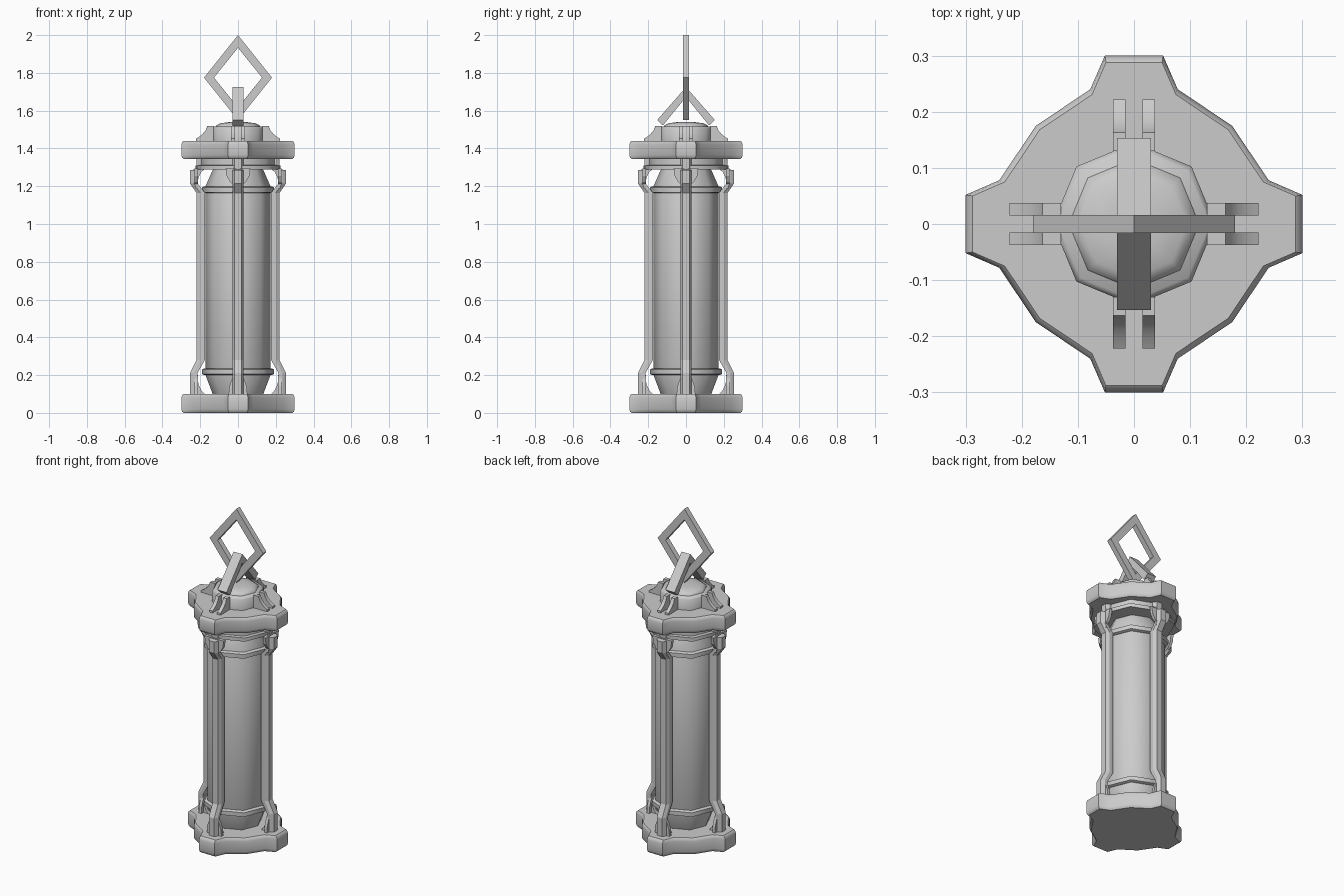
import bpy, bmesh, math
from mathutils import Matrix, Vector

if "Cube" in bpy.data.objects:
    bpy.data.objects.remove(bpy.data.objects["Cube"])

metal = bpy.data.materials.new("grey_metal")
metal.diffuse_color = (0.6, 0.6, 0.6, 1)
metal.use_nodes = True
metal.node_tree.nodes["Principled BSDF"].inputs["Base Color"].default_value = metal.diffuse_color


def finish(name, bm, smooth=None):
    bmesh.ops.recalc_face_normals(bm, faces=bm.faces)
    me = bpy.data.meshes.new(name)
    bm.to_mesh(me)
    bm.free()
    me.materials.append(metal)
    ob = bpy.data.objects.new(name, me)
    bpy.context.collection.objects.link(ob)
    if smooth:
        bpy.ops.object.select_all(action='DESELECT')
        bpy.context.view_layer.objects.active = ob
        ob.select_set(True)
        bpy.ops.object.shade_smooth_by_angle(angle=math.radians(smooth))
    return ob


def loft(bm, rings, closed=False):
    """Skin a list of point rings; cap the ends unless closed in a loop."""
    vs = [[bm.verts.new(p) for p in r] for r in rings]
    n = len(vs[0])
    pairs = list(zip(vs, vs[1:])) + ([(vs[-1], vs[0])] if closed else [])
    for a, b in pairs:
        for i in range(n):
            j = (i + 1) % n
            bm.faces.new((a[i], a[j], b[j], b[i]))
    if not closed:
        bm.faces.new(vs[0])
        bm.faces.new(vs[-1])


def slab(bm, pts, y0, y1):
    """Extrude an (x, z) outline along y."""
    loft(bm, [[(x, y, z) for x, z in pts] for y in (y0, y1)])


def turned(name, profile, smooth=50):
    """Eight-sided turned part from (radius, z) points."""
    bm = bmesh.new()
    loft(bm, [[(r * math.cos(i * math.pi / 4), r * math.sin(i * math.pi / 4), z)
               for i in range(8)] for r, z in profile])
    return finish(name, bm, smooth)


def four(name, build, smooth=None):
    """Repeat a part on all four sides."""
    for k in range(4):
        bm = bmesh.new()
        build(bm)
        bmesh.ops.transform(bm, matrix=Matrix.Rotation(k * math.pi / 2, 4, 'Z'),
                            verts=bm.verts)
        finish(f"{name}_{k + 1}", bm, smooth)


# base and top plates with four lobes and softened rims
quarter = [(0.3, -0.052), (0.3, 0.052), (0.24, 0.078), (0.175, 0.175), (0.078, 0.24)]
outline = []
for k in range(4):
    m = Matrix.Rotation(k * math.pi / 2, 2)
    outline += [m @ Vector(p) for p in quarter[:4]]
    outline.append(m @ Vector(quarter[4]))


def plate(name, z0, z1):
    bm = bmesh.new()
    levels = [(z0, .96), (z0 + .006, .985), (z0 + .02, 1),
              (z1 - .02, 1), (z1 - .006, .985), (z1, .96)]
    loft(bm, [[(p.x * s, p.y * s, z) for p in outline] for z, s in levels])
    finish(name, bm, 35)


plate("base_plate", 0, 0.1)
plate("top_plate", 1.345, 1.44)

# central canister, bands, collar and domed cap
turned("canister", [(.13, .09), (.172, .2), (.172, 1.2), (.13, 1.295)], 50)
for nm, z in (("lower_band", .2), ("upper_band", 1.163)):
    turned(nm, [(.178, z), (.19, z + .005), (.19, z + .03), (.178, z + .036)])
turned("collar", [(.225, 1.288), (.225, 1.31), (.205, 1.312), (.205, 1.35)], 50)
turned("cap", [(.145, 1.43), (.145, 1.505), (.135, 1.515)])
turned("dome", [(.118, 1.51), (.114, 1.522), (.095, 1.533), (.05, 1.539), (.01, 1.54)])


# chamfered corner posts with stepped-out ends
def post(bm):
    levels = [(.09, .255, .215), (.21, .255, .215), (.28, .22, .175), (1.165, .22, .175),
              (1.215, .255, .215), (1.285, .255, .215), (1.29, .22, .18), (1.35, .22, .18)]
    loft(bm, [[(r0, -.03, z), (r1 - .02, -.03, z), (r1, -.018, z), (r1, .018, z),
               (r1 - .02, .03, z), (r0, .03, z)] for z, r1, r0 in levels])


four("post", post)


# concave quarter curve between two corners
def scoop(x0, z0, x1, z1, n=5):
    return [(x0 + (x1 - x0) * (1 - math.cos(t)), z0 + (z1 - z0) * math.sin(t))
            for t in (i * math.pi / 2 / n for i in range(n + 1))]


# paired inner fins joining the posts to the plates
def inner_fins(bm):
    for zs, zt in ((.095, .22), (1.295, 1.19)):
        pts = scoop(.218, zt, .16, zs) + [(.225, zs), (.225, zt)]
        for y0, y1 in ((.012, .03), (-.03, -.012)):
            slab(bm, pts, y0, y1)


four("inner_fins", inner_fins, 35)


# side gussets spreading from each post
def side_gussets(bm):
    for z0, z1, w in ((.095, .2, .05), (1.293, 1.205, .065)):
        half = [(w, z0), (w * .92, z0 + (z1 - z0) * .45), (w * .65, z0 + (z1 - z0) * .8),
                (.02, z1)]
        pts = half + [(-y, z) for y, z in reversed(half)]
        loft(bm, [[(x, y, z) for y, z in pts] for x in (.212, .23)])


four("side_gussets", side_gussets)


# paired curved brackets around the cap
def brackets(bm):
    pts = scoop(.16, 1.505, .222, 1.46)
    pts = [(.222, 1.435), (.222, 1.452), (.205, 1.462), (.187, 1.477), (.172, 1.495),
           (.163, 1.518), (.13, 1.518), (.13, 1.435)]
    for y0, y1 in ((.015, .037), (-.037, -.015)):
        slab(bm, pts, y0, y1)


four("cap_brackets", brackets, 30)

# diamond hanging ring
bm = bmesh.new()
cz = 1.775
rings = []
for dx, dz in ((1, 0), (0, 1), (-1, 0), (0, -1)):
    rings.append([(dx * a, y, cz + dz * b) for a, b, y in
                  ((.18, .225, -.016), (.18, .225, .016),
                   (.127, .158, .016), (.127, .158, -.016))])
loft(bm, rings, closed=True)
finish("hanging_ring", bm)

# angled strap holding the ring
strap = [(0, 1.725), (.153, 1.55), (.122, 1.522), (0, 1.672), (-.122, 1.522), (-.153, 1.55)]
bm = bmesh.new()
loft(bm, [[(x, y, z) for y, z in strap] for x in (-.03, .03)])
finish("ring_strap", bm)
